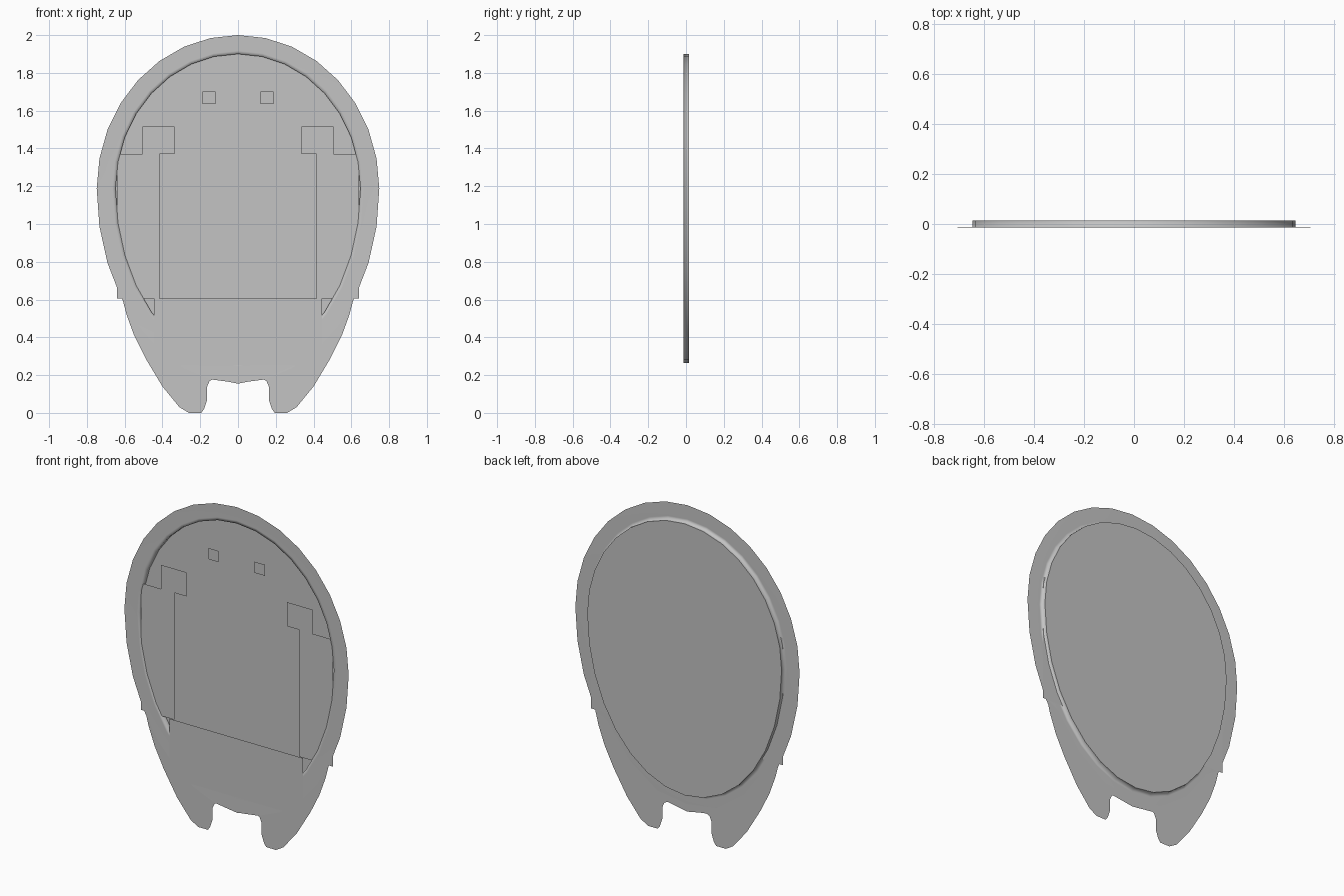
import bpy, bmesh, math

cube = bpy.data.objects.get("Cube")
if cube:
    bpy.data.objects.remove(cube, do_unlink=True)

# One flat grey for everything
grey = bpy.data.materials.new("light_grey")
grey.use_nodes = True
colour = (0.55, 0.55, 0.55, 1)
grey.diffuse_color = colour
grey.node_tree.nodes["Principled BSDF"].inputs["Base Color"].default_value = colour

FRONT, BACK = -0.012, 0.015
SIDES = 32


def finish(name, bm):
    mesh = bpy.data.meshes.new(name)
    bm.to_mesh(mesh)
    bm.free()
    mesh.materials.append(grey)
    obj = bpy.data.objects.new(name, mesh)
    bpy.context.collection.objects.link(obj)


def sheet(name, points, y):
    """Flat face from (x, z) points, facing the front."""
    bm = bmesh.new()
    face = bm.faces.new([bm.verts.new((x, y, z)) for x, z in points])
    bm.normal_update()
    if face.normal.y > 0:
        face.normal_flip()
    bmesh.ops.triangulate(bm, faces=bm.faces[:])
    finish(name, bm)


def egg(bm, half_width, up, down, y):
    """Ring of vertices, taller below its widest line than above."""
    ring = []
    for i in range(SIDES):
        a = math.tau * i / SIDES
        s = math.sin(a)
        ring.append(bm.verts.new((half_width * math.cos(a), y,
                                  1.188 + s * (up if s > 0 else down))))
    return ring


# Egg-shaped shell: slightly sloped rim rolling softly into a dish
bm = bmesh.new()
rings = [egg(bm, 0.748, 0.812, 1.03, FRONT - 0.002),
         egg(bm, 0.665, 0.729, 0.942, FRONT),
         egg(bm, 0.648, 0.712, 0.925, FRONT),
         egg(bm, 0.648, 0.712, 0.925, BACK)]
for outer, inner in zip(rings, rings[1:]):
    for i in range(SIDES):
        j = (i + 1) % SIDES
        bm.faces.new((outer[i], outer[j], inner[j], inner[i])).smooth = True
floor = bm.faces.new(rings[-1])
for edge in floor.edges:
    edge.smooth = False
finish("body_shell", bm)

# Feet, arms, shoulders and eyes, mirrored left and right
foot = [(0.612, 0.605), (0.59, 0.52), (0.55, 0.41), (0.49, 0.29), (0.4, 0.14),
        (0.31, 0.03), (0.26, 0.0), (0.195, 0.0), (0.18, 0.02), (0.163, 0.07),
        (0.163, 0.14), (0.15, 0.17), (0.125, 0.18), (0, 0.155), (0, 0.2),
        (0.2, 0.23), (0.38, 0.36), (0.53, 0.56)]
arm = [(0.64, 0.605), (0.64, 1.37), (0.505, 1.37), (0.505, 1.515),
       (0.335, 1.515), (0.335, 1.37), (0.415, 1.37), (0.415, 0.605)]
eye = [(0.12, 1.635), (0.188, 1.635), (0.188, 1.702), (0.12, 1.702)]
for side, sign in (("left", 1), ("right", -1)):
    for part, outline, y in (("foot", foot, FRONT + 0.003),
                             ("arm", arm, FRONT + 0.001),
                             ("eye", eye, FRONT - 0.001)):
        sheet(f"{side}_{part}", [(sign * x, z) for x, z in outline], y)

# Lower body panel
sheet("lower_panel", [(-0.445, 0.25), (0.445, 0.25), (0.445, 0.605),
                      (-0.445, 0.605)], FRONT - 0.003)
